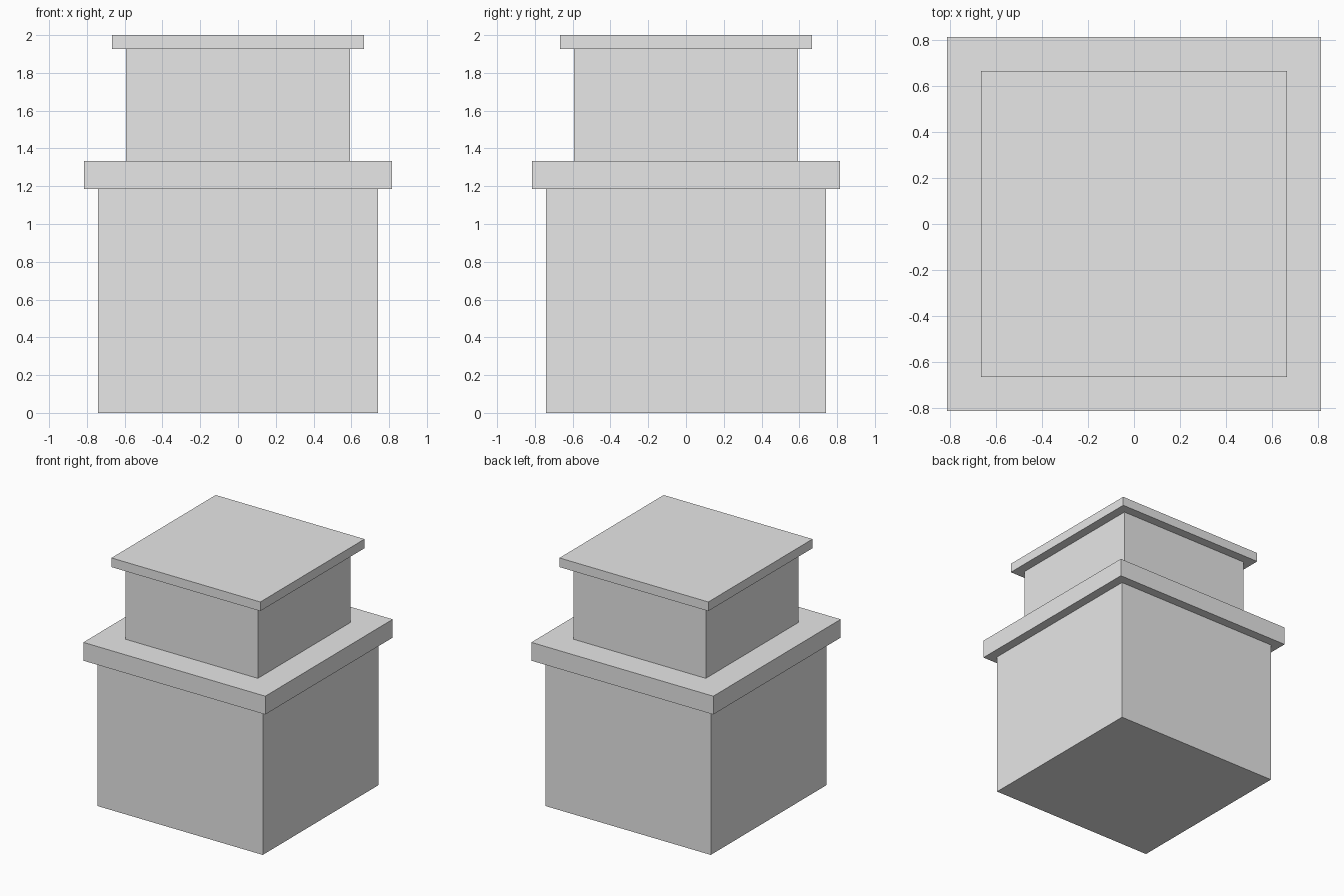
import bpy

cube = bpy.data.objects.get("Cube")
if cube:
    bpy.data.objects.remove(cube, do_unlink=True)

# One plain grey for every part
GREY = (0.8, 0.8, 0.8, 1.0)
grey = bpy.data.materials.new("plain_grey")
grey.use_nodes = True
grey.diffuse_color = GREY
bsdf = next(n for n in grey.node_tree.nodes if n.type == 'BSDF_PRINCIPLED')
bsdf.inputs["Base Color"].default_value = GREY

UNIT = 2 / 27  # the whole stack is 27 units tall


def square_block(name, width, height, bottom):
    """Square block of the given size in units, resting at bottom."""
    bpy.ops.mesh.primitive_cube_add(size=1, location=(0, 0, (bottom + height / 2) * UNIT))
    block = bpy.context.object
    block.name = name
    block.scale = (width * UNIT, width * UNIT, height * UNIT)
    bpy.ops.object.transform_apply(location=False, rotation=False, scale=True)
    block.data.materials.append(grey)
    return block


# Stacked tiers from the ground up: name, width, height
tiers = [
    ("lower_body", 20, 16),
    ("lower_ledge", 22, 2),
    ("upper_body", 16, 8),
    ("top_slab", 18, 1),
]
level = 0
for name, width, height in tiers:
    square_block(name, width, height, level)
    level += height
